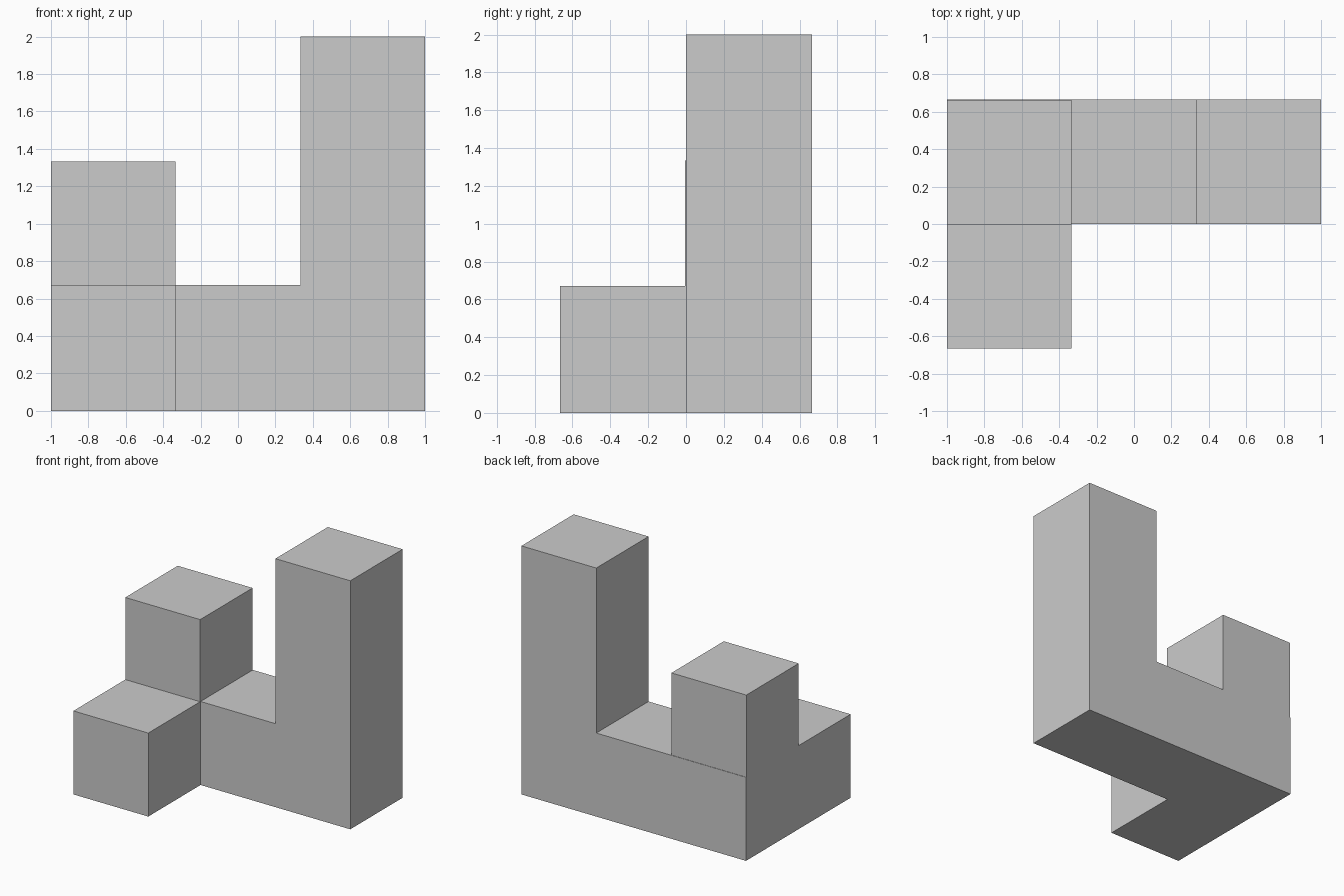
import bpy, bmesh
from math import radians

if "Cube" in bpy.data.objects:
    bpy.data.objects.remove(bpy.data.objects["Cube"])

U = 2 / 3          # cube module
D = 0.665          # module depth in y
H = 0.672          # height of the lower layer


def finish(bm, name):
    bmesh.ops.recalc_face_normals(bm, faces=bm.faces[:])
    mesh = bpy.data.meshes.new(name)
    bm.to_mesh(mesh)
    bm.free()
    obj = bpy.data.objects.new(name, mesh)
    bpy.context.collection.objects.link(obj)
    return obj


def raise_faces(bm, faces, height):
    """Extrude faces upward and return the new top faces."""
    res = bmesh.ops.extrude_face_region(bm, geom=faces, use_keep_orig=False)["geom"]
    verts = [g for g in res if isinstance(g, bmesh.types.BMVert)]
    bmesh.ops.translate(bm, verts=verts, vec=(0, 0, height))
    return [g for g in res if isinstance(g, bmesh.types.BMFace)]


# L-shaped base with the tall right-hand column, one closed body
bm = bmesh.new()
cells = []
for i, j in [(0, -1), (0, 0), (1, 0), (2, 0)]:
    x, y = -1 + i * U, j * D
    corners = [(x, y), (x + U, y), (x + U, y + D), (x, y + D)]
    cells.append(bm.faces.new([bm.verts.new((a, b, 0)) for a, b in corners]))
bmesh.ops.remove_doubles(bm, verts=bm.verts[:], dist=1e-4)
bottom = bmesh.ops.duplicate(bm, geom=bm.faces[:])
tops = raise_faces(bm, cells, H)
column = [f for f in tops if f.calc_center_median().x > U / 2]
raise_faces(bm, column, 2 - H)
# close the underside and merge flat neighbouring faces
bmesh.ops.remove_doubles(bm, verts=bm.verts[:], dist=1e-4)
bmesh.ops.dissolve_limit(bm, angle_limit=radians(1), verts=bm.verts[:], edges=bm.edges[:])
finish(bm, "base_and_column")

# Cube on the back left corner, set very slightly forward
bm = bmesh.new()
bmesh.ops.create_cube(bm, size=1)
bmesh.ops.scale(bm, vec=(U, U, U), verts=bm.verts[:])
bmesh.ops.translate(bm, vec=(-1 + U / 2, -0.005 + U / 2, 1.333 - U / 2), verts=bm.verts[:])
finish(bm, "upper_cube")
